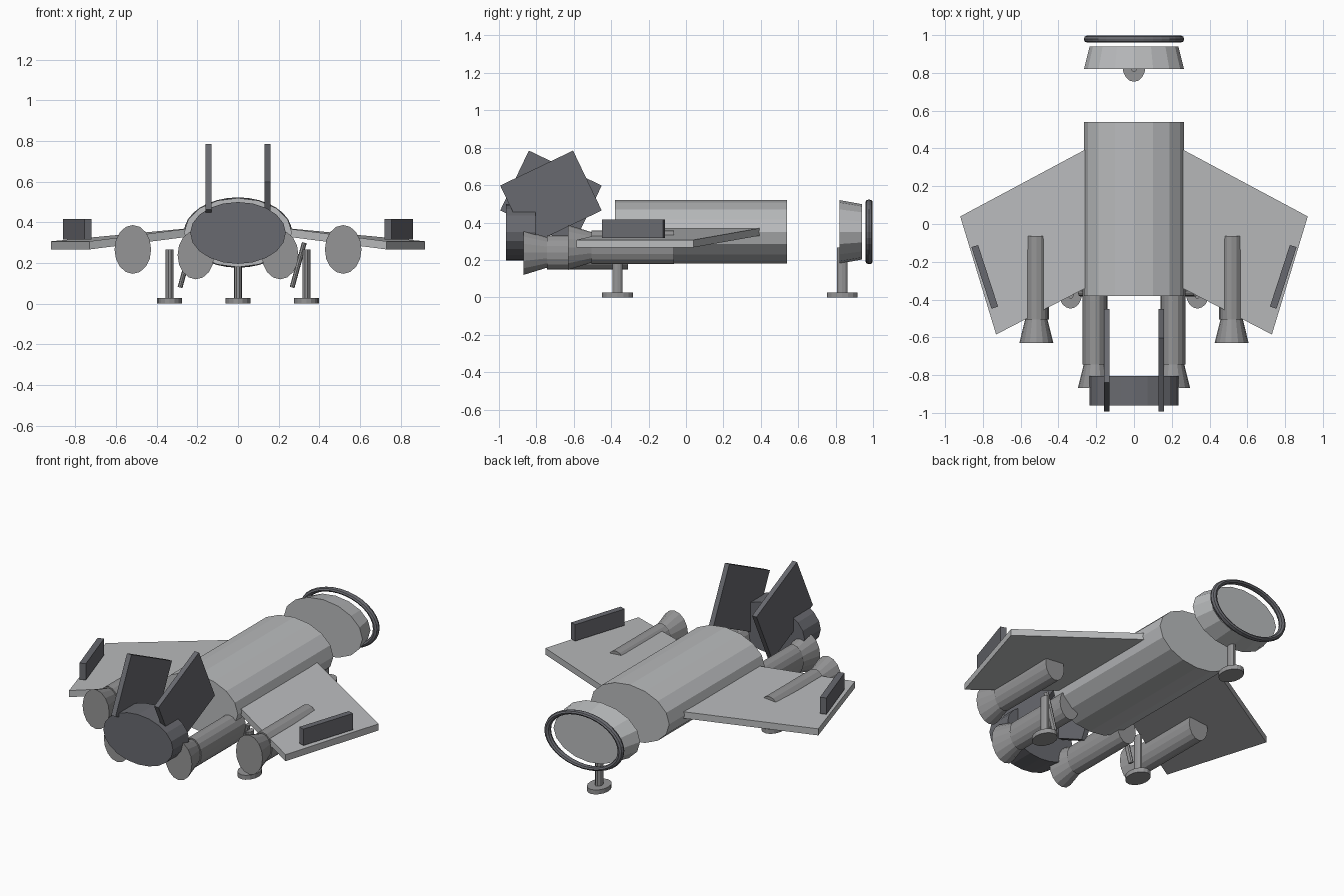
import bpy, bmesh, math
from mathutils import Matrix, Vector

cube = bpy.data.objects.get("Cube")
if cube:
    bpy.data.objects.remove(cube, do_unlink=True)


def material(name, r, g, b):
    m = bpy.data.materials.new(name)
    m.diffuse_color = (r, g, b, 1)
    m.use_nodes = True
    for n in m.node_tree.nodes:
        if n.type == 'BSDF_PRINCIPLED':
            n.inputs["Base Color"].default_value = (r, g, b, 1)
    return m


LIGHT = material("light grey", 0.49, 0.50, 0.51)
MID = material("medium grey", 0.30, 0.30, 0.305)
DARK = material("dark grey", 0.14, 0.143, 0.16)


def finish(name, bm, mat):
    bmesh.ops.recalc_face_normals(bm, faces=bm.faces)
    mesh = bpy.data.meshes.new(name)
    bm.to_mesh(mesh)
    bm.free()
    mesh.materials.append(mat)
    ob = bpy.data.objects.new(name, mesh)
    bpy.context.collection.objects.link(ob)
    return ob


def tube(name, start, end, size0, size1, mat, sides=16):
    """Elliptical capped cone; sizes are (x radius, other radius)."""
    start, end = Vector(start), Vector(end)
    axis = (end - start).normalized()
    u = (Vector((1, 0, 0)) - axis * axis.x).normalized()
    v = axis.cross(u)
    bm = bmesh.new()
    rings = []
    for c, (a, b) in ((start, size0), (end, size1)):
        angles = [math.tau * i / sides for i in range(sides)]
        rings.append([bm.verts.new(c + u * a * math.cos(t) + v * b * math.sin(t))
                      for t in angles])
    for i in range(sides):
        j = (i + 1) % sides
        bm.faces.new((rings[0][i], rings[0][j], rings[1][j], rings[1][i]))
    for ring in rings:
        bm.faces.new(ring)
    return finish(name, bm, mat)


def box(name, centre, size, mat, axis='X', degrees=0):
    bm = bmesh.new()
    bmesh.ops.create_cube(bm, size=1)
    bmesh.ops.transform(bm, verts=bm.verts, matrix=Matrix.Translation(centre)
                        @ Matrix.Rotation(math.radians(degrees), 4, axis)
                        @ Matrix.Diagonal((*size, 1)))
    return finish(name, bm, mat)


# Fuselage, separate nose section and ring
tube("fuselage", (0, -0.38, 0.35), (0, 0.54, 0.35), (0.265, 0.17), (0.265, 0.17), LIGHT)
tube("nose_section", (0, 0.82, 0.35), (0, 0.94, 0.35), (0.265, 0.17), (0.235, 0.148), LIGHT)
bpy.ops.mesh.primitive_torus_add(major_radius=0.247, minor_radius=0.019,
                                 major_segments=32, minor_segments=8,
                                 location=(0, 0.979, 0.35),
                                 rotation=(math.pi / 2, 0, 0))
ring = bpy.context.object
ring.name = "nose_ring"
ring.scale = (1, 0.65, 1)
ring.data.materials.append(DARK)

# Rear hub
tube("rear_hub", (0, -0.962, 0.348), (0, -0.805, 0.348), (0.235, 0.152), (0.235, 0.152), DARK, 20)


def wing(name, s):
    outline = [(0.2, 0.425, 0.355), (0.92, 0.04, 0.287),
               (0.73, -0.585, 0.287), (0.2, -0.31, 0.355)]
    bm = bmesh.new()
    top, low = [[bm.verts.new((s * x, y, z + d)) for x, y, z in outline]
                for d in (0.02, -0.02)]
    bm.faces.new(top)
    bm.faces.new(low)
    for i in range(4):
        j = (i + 1) % 4
        bm.faces.new((top[i], top[j], low[j], low[i]))
    finish(name, bm, LIGHT)


def engine(name, x, z, front, rear):
    shaft, bell = (0.066, 0.09), (0.09, 0.12)
    tube(name + "_engine", (x, rear + 0.125, z), (x, front, z), shaft, shaft, MID)
    tube(name + "_nozzle", (x, rear, z), (x, rear + 0.13, z), bell, (0.058, 0.08), MID)


def leg(name, x, y):
    tube(name + "_leg", (x, y, 0.02), (x, y, 0.267), (0.02, 0.029), (0.02, 0.029), MID, 10)
    tube(name + "_foot", (x, y, 0), (x, y, 0.027), (0.061, 0.082), (0.061, 0.082), MID)


# Paired parts
for side, s in (("left", 1), ("right", -1)):
    wing(side + "_wing", s)
    box(side + "_wingtip_plate", (s * 0.79, -0.28, 0.367), (0.037, 0.343, 0.1),
        DARK, 'Z', -18 * s)
    box(side + "_tail_fin", (s * 0.145, -0.722, 0.531), (0.03, 0.432, 0.355),
        DARK, 'X', 25.6 * s)
    engine(side + "_outer", s * 0.517, 0.267, -0.063, -0.63)
    engine(side + "_inner", s * 0.207, 0.24, -0.31, -0.868)
    leg(side + "_rear", s * 0.336, -0.366)

# Nose leg and slanted struts beside the rear legs
leg("nose", 0, 0.835)
for side, x in (("left", 0.266), ("right", -0.285)):
    tube(side + "_strut", (x, -0.366, 0.08), (x + 0.06, -0.366, 0.3),
         (0.012, 0.017), (0.012, 0.017), MID, 8)
